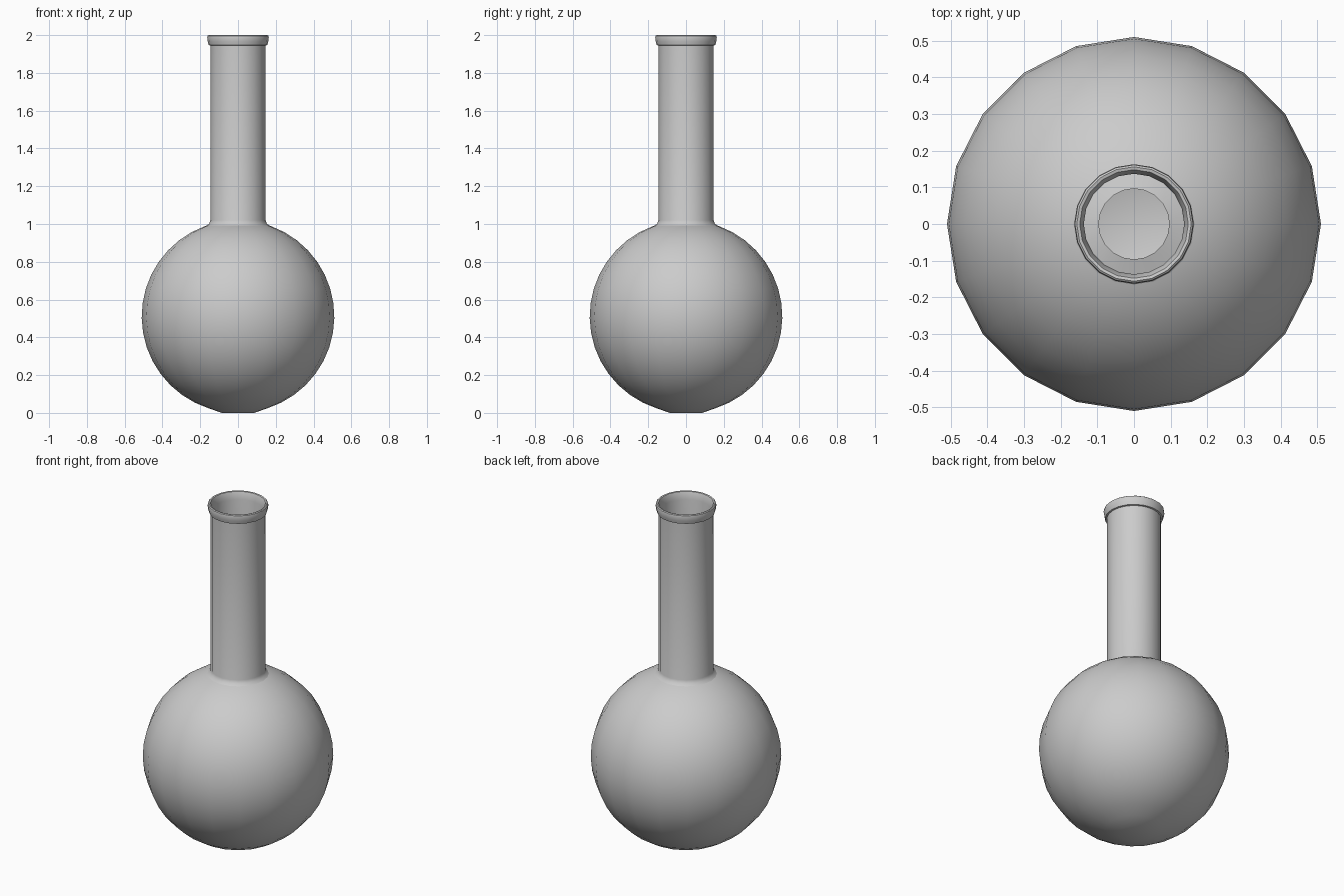
import bpy, bmesh, math

if "Cube" in bpy.data.objects:
    bpy.data.objects.remove(bpy.data.objects["Cube"])

SIDES = 20


def lathe(name, profile, cap_bottom=False):
    """Spin an (r, z) profile around the z axis."""
    bm = bmesh.new()
    rings = []
    for r, z in profile:
        rings.append([bm.verts.new((r * math.cos(2 * math.pi * j / SIDES),
                                    r * math.sin(2 * math.pi * j / SIDES), z))
                      for j in range(SIDES)])
    for a, b in zip(rings, rings[1:]):
        for j in range(SIDES):
            k = (j + 1) % SIDES
            bm.faces.new((a[j], a[k], b[k], b[j]))
    if cap_bottom:
        bm.faces.new(rings[0][::-1])
    mesh = bpy.data.meshes.new(name)
    bm.to_mesh(mesh)
    bm.free()
    obj = bpy.data.objects.new(name, mesh)
    bpy.context.collection.objects.link(obj)
    bpy.context.view_layer.objects.active = obj
    obj.select_set(True)
    bpy.ops.object.shade_smooth_by_angle(angle=math.radians(35))
    obj.select_set(False)
    return obj


# Round bulb with a small flat base
R = 0.51
profile = [(0.085, 0.0)]
for i in range(2, 20):
    a = math.radians(-90 + 8.9 * i)
    profile.append((R * math.cos(a), R + R * math.sin(a)))

# Flared shoulder and straight neck
profile += [(0.165, 0.992), (0.152, 1.003), (0.146, 1.02), (0.146, 1.945)]

# Rolled lip
profile += [(0.155, 1.947), (0.16, 1.965), (0.163, 1.985), (0.161, 1.996),
            (0.156, 2.0), (0.148, 1.998), (0.143, 1.985), (0.137, 1.955)]

# Inner neck wall
profile += [(0.137, 1.0)]

lathe("flask", profile, cap_bottom=True)
